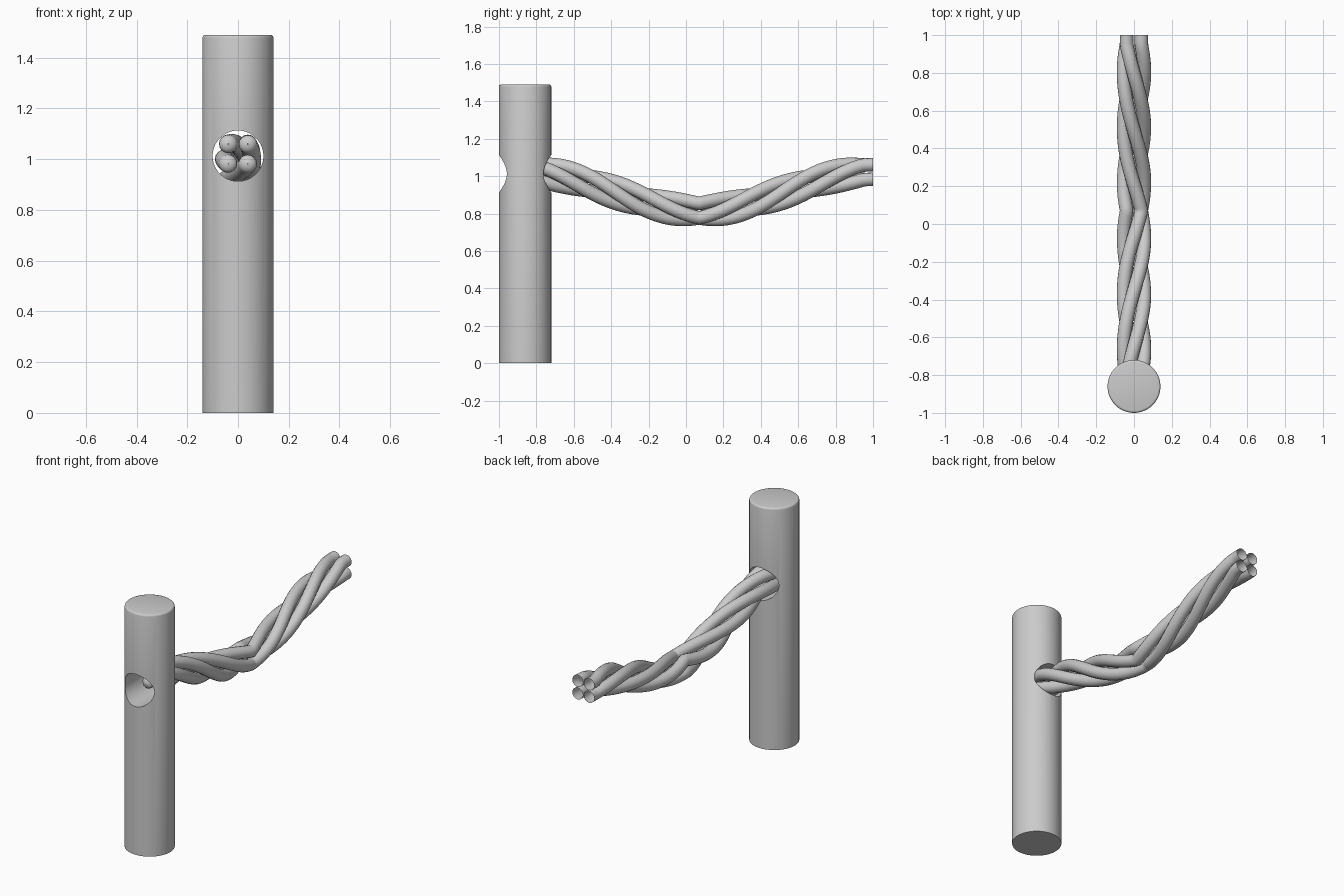
import bpy, math
from mathutils import Vector

if "Cube" in bpy.data.objects:
    bpy.data.objects.remove(bpy.data.objects["Cube"])

POST_Y, POST_R, POST_H = -0.86, 0.14, 1.49
HOLE_Z, HOLE_R = 1.013, 0.1
MID_Y, SPAN = 0.07, 0.93          # rope is mirrored about its lowest point
LOW_Z, RISE = 0.816, 0.206
STRAND_R, OFFSET = 0.036, 0.055


def activate(obj):
    bpy.ops.object.select_all(action='DESELECT')
    obj.select_set(True)
    bpy.context.view_layer.objects.active = obj


# Post with softened top edge
bpy.ops.mesh.primitive_cylinder_add(vertices=64, radius=POST_R, depth=POST_H,
                                    location=(0, POST_Y, POST_H / 2))
post = bpy.context.object
post.name = "post"
weights = post.data.attributes.new("bevel_weight_edge", 'FLOAT', 'EDGE')
for e in post.data.edges:
    if all(post.data.vertices[i].co.z > 0 for i in e.vertices):
        weights.data[e.index].value = 1.0
bev = post.modifiers.new("top_bevel", 'BEVEL')
bev.limit_method = 'WEIGHT'
bev.width, bev.segments = 0.012, 3

# Hole for the rope, running front to back
bpy.ops.mesh.primitive_cylinder_add(vertices=64, radius=HOLE_R, depth=0.6,
                                    location=(0, POST_Y, HOLE_Z),
                                    rotation=(math.pi / 2, 0, 0))
cutter = bpy.context.object
cutter.name = "hole_cutter"
cutter.hide_render = True
cut = post.modifiers.new("hole", 'BOOLEAN')
cut.operation, cut.solver, cut.object = 'DIFFERENCE', 'EXACT', cutter
activate(post)
for name in ("top_bevel", "hole"):
    bpy.ops.object.modifier_apply(modifier=name)
bpy.data.objects.remove(cutter)
bpy.ops.object.shade_smooth_by_angle(angle=math.radians(35))


def strand_point(y, phase):
    """Point on a twisted strand around the sagging centre line."""
    d = abs(y - MID_Y)
    t = min(d / SPAN, 1.0)
    z = LOW_Z + RISE * 0.5 * (1 - math.cos(math.pi * t))
    slope = RISE * 0.5 * math.pi / SPAN * math.sin(math.pi * t)
    slope *= 1 if y > MID_Y else -1
    if y > 0.98 or d < 0.02:
        slope = 0
    normal = Vector((0, -slope, 1)).normalized()
    angle = phase + math.radians(270) * min(d / 0.88, 1.0)
    return (Vector((0, y, z)) + Vector((1, 0, 0)) * OFFSET * math.cos(angle)
            + normal * OFFSET * math.sin(angle))


# Four rope strands: rounded tip inside the post, open at the far end
START, END, STEPS = -0.815, 1.0, 90
for k in range(4):
    phase = math.pi / 4 + k * math.pi / 2
    pts = []
    first = strand_point(START, phase)
    for a in (88, 65, 45, 22):
        r = math.radians(a)
        pts.append((first + Vector((0, -0.025 * math.sin(r), 0)), math.cos(r)))
    for i in range(STEPS + 1):
        pts.append((strand_point(START + (END - START) * i / STEPS, phase), 1.0))
    curve = bpy.data.curves.new("rope_strand", 'CURVE')
    curve.dimensions = '3D'
    curve.bevel_depth, curve.bevel_resolution = STRAND_R, 6
    spline = curve.splines.new('POLY')
    spline.points.add(len(pts) - 1)
    for p, (co, rad) in zip(spline.points, pts):
        p.co = (*co, 1)
        p.radius = rad
    strand = bpy.data.objects.new(f"rope_strand_{k + 1}", curve)
    bpy.context.collection.objects.link(strand)
    activate(strand)
    bpy.ops.object.convert(target='MESH')
    bpy.ops.object.shade_smooth_by_angle(angle=math.radians(50))
